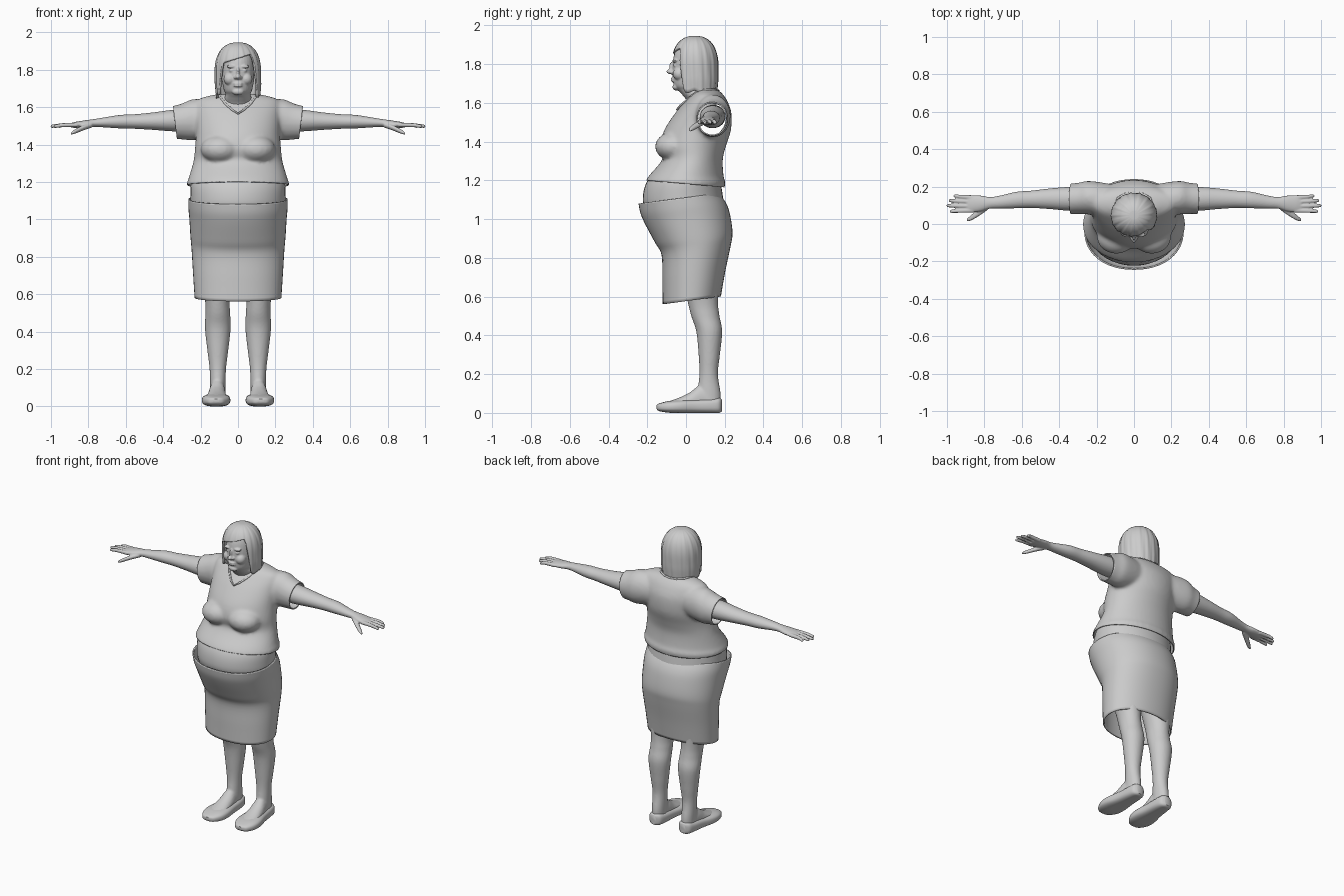
import bpy, bmesh
from math import sin, cos, pi
from mathutils import Vector, Matrix


def spline(st, steps):
    """Catmull-Rom interpolation through the station tuples."""
    out = []
    for i in range(len(st) - 1):
        p0, p1, p2, p3 = (st[max(i - 1, 0)], st[i], st[i + 1], st[min(i + 2, len(st) - 1)])
        for k in range(steps):
            t = k / steps
            out.append([0.5 * (2 * b + (c - a) * t + (2 * a - 5 * b + 4 * c - d) * t * t
                               + (3 * b - a - 3 * c + d) * t ** 3)
                        for a, b, c, d in zip(p0, p1, p2, p3)])
    return out + [list(st[-1])]


def loft(bm, stations, axis='z', n=32, steps=5, p=2, cap=True, shape=None):
    """Stations: (position on axis, centre u, centre v, radius u, radius v)."""
    rings = []
    for t, a, b, ra, rb in spline(stations, steps):
        ring = []
        for k in range(n):
            c, s = cos(2 * pi * k / n), sin(2 * pi * k / n)
            u = a + ra * (1 if c > 0 else -1) * abs(c) ** (2 / p)
            v = b + rb * (1 if s > 0 else -1) * abs(s) ** (2 / p)
            co = Vector({'z': (u, v, t), 'x': (t, u, v), 'y': (u, t, v)}[axis])
            ring.append(bm.verts.new(shape(co) if shape else co))
        rings.append(ring)
    for r, q in zip(rings, rings[1:]):
        for k in range(n):
            bm.faces.new((r[k], r[(k + 1) % n], q[(k + 1) % n], q[k]))
    if cap:
        bm.faces.new(rings[0])
        bm.faces.new(rings[-1])


def blob(bm, centre, radii):
    m = Matrix.Translation(centre) @ Matrix.Diagonal((*radii, 1))
    bmesh.ops.create_uvsphere(bm, u_segments=20, v_segments=12, radius=1, matrix=m)


def finish(bm, name, voxel=0, smooth=0, mirror=False, cuts=(), thick=0):
    bmesh.ops.recalc_face_normals(bm, faces=bm.faces)
    ob = bpy.data.objects.new(name, bpy.data.meshes.new(name))
    bm.to_mesh(ob.data)
    bm.free()
    bpy.context.collection.objects.link(ob)
    if voxel:
        m = ob.modifiers.new("fuse", 'REMESH')
        m.mode, m.voxel_size = 'VOXEL', voxel
        m = ob.modifiers.new("soften", 'SMOOTH')
        m.factor, m.iterations = 0.5, smooth
        dg = bpy.context.evaluated_depsgraph_get()
        ob.data = bpy.data.meshes.new_from_object(ob.evaluated_get(dg))
        ob.modifiers.clear()
    for co, no in cuts:
        b = bmesh.new()
        b.from_mesh(ob.data)
        bmesh.ops.bisect_plane(b, geom=b.verts[:] + b.edges[:] + b.faces[:],
                               plane_co=co, plane_no=no, clear_outer=True)
        b.to_mesh(ob.data)
        b.free()
    bpy.ops.object.select_all(action='DESELECT')
    ob.select_set(True)
    bpy.context.view_layer.objects.active = ob
    bpy.ops.object.shade_smooth_by_angle(angle=0.8)
    if thick:
        ob.modifiers.new("cloth", 'SOLIDIFY').thickness = thick
    if mirror:
        ob.modifiers.new("mirror", 'MIRROR')
    return ob


# shirt: torso, bust and sleeves fused, then opened at hem and cuffs
bm = bmesh.new()
loft(bm, [(1.13, 0, 0, .25, .185), (1.185, 0, -.002, .274, .206), (1.22, 0, 0, .264, .194),
          (1.31, 0, .034, .238, .156), (1.38, 0, .037, .23, .17), (1.46, 0, .06, .225, .172),
          (1.55, 0, .09, .228, .144), (1.61, 0, .105, .228, .108), (1.645, 0, .11, .205, .08),
          (1.668, 0, .11, .12, .055)], n=48)
for s in (-1, 1):
    blob(bm, (s * .095, -.065, 1.375), (.105, .095, .075))
    loft(bm, [(s * .1, .12, 1.54, .09, .1), (s * .235, .14, 1.533, .09, .11),
              (s * .3, .137, 1.523, .083, .096), (s * .38, .132, 1.515, .08, .083)], 'x')
finish(bm, "shirt", .011, 5, thick=.007,
       cuts=[((0, 0, 1.182), (0, -.09, -1)), ((.335, 0, 1.5), (1, 0, -.12)),
             ((-.335, 0, 1.5), (-1, 0, -.12))])

# neckline trim
cu = bpy.data.curves.new("neckline", 'CURVE')
cu.dimensions, cu.bevel_depth, cu.bevel_resolution = '3D', .006, 2
sp = cu.splines.new('POLY')
half = [(.03, -.03, 1.585), (.065, .005, 1.615), (.095, .05, 1.652), (.105, .09, 1.668),
        (.085, .14, 1.67), (.045, .162, 1.664)]
path = [(0, -.045, 1.566)] + half + [(0, .168, 1.662)] + [(-x, y, z) for x, y, z in half[::-1]]
sp.points.add(len(path) - 1)
for pt, co in zip(sp.points, path):
    pt.co = (*co, 1)
sp.use_cyclic_u = True
tmp = bpy.data.objects.new("neckline_path", cu)
bpy.context.collection.objects.link(tmp)
me = bpy.data.meshes.new_from_object(tmp.evaluated_get(bpy.context.evaluated_depsgraph_get()))
bpy.data.objects.remove(tmp)
bm = bmesh.new()
bm.from_mesh(me)
finish(bm, "neckline_trim")

# belly and hips under the clothes
bm = bmesh.new()
loft(bm, [(.8, 0, .07, .17, .1), (.86, 0, .06, .225, .15), (.95, 0, .04, .24, .175),
          (1.05, 0, -.005, .25, .205), (1.12, 0, -.016, .253, .206), (1.2, 0, -.01, .25, .188),
          (1.27, 0, .02, .22, .15), (1.3, 0, .03, .2, .13)], n=40)
finish(bm, "belly")

# skirt: open tube, higher at the back
bm = bmesh.new()
loft(bm, [(1.112, 0, -.037, .266, .208), (1.06, 0, -.015, .265, .22), (1.0, 0, .008, .26, .218),
          (.9, 0, .04, .254, .2), (.83, 0, .052, .248, .178), (.7, 0, .04, .24, .162),
          (.577, 0, .03, .232, .15)], n=48, p=2.15, cap=False,
     shape=lambda c: Vector((c.x, c.y, c.z + .13 * c.y)))
finish(bm, "skirt", thick=.008)

# arm, hand, four fingers and thumb
bm = bmesh.new()
loft(bm, [(.2, .14, 1.53, .065, .06), (.34, .135, 1.528, .064, .058), (.45, .135, 1.525, .055, .047),
          (.55, .132, 1.523, .046, .039), (.63, .128, 1.522, .044, .036), (.72, .117, 1.518, .034, .026),
          (.77, .113, 1.515, .031, .021), (.82, .11, 1.51, .042, .019), (.87, .107, 1.505, .046, .016),
          (.895, .106, 1.503, .043, .011)], 'x')
for y0, y1, x1 in ((.142, .15, .965), (.118, .125, .99), (.095, .098, 1.002), (.072, .068, .985)):
    loft(bm, [(.86, y0, 1.505, .012, .012), (.93, (y0 + y1) / 2, 1.504, .0105, .011),
              (x1 - .01, y1, 1.498, .009, .009), (x1, y1, 1.497, .005, .005)], 'x', n=14)
loft(bm, [(.78, .095, 1.505, .018, .014), (.825, .065, 1.49, .02, .014), (.87, .034, 1.47, .015, .012),
          (.895, .02, 1.458, .007, .006)], 'x', n=14)
finish(bm, "arm", .0045, 2, mirror=True)

# leg with foot
ground = lambda c: Vector((c.x, c.y, max(c.z, 0)))
bm = bmesh.new()
loft(bm, [(.95, .118, .06, .1, .12), (.75, .114, .07, .095, .1), (.58, .111, .086, .067, .079),
          (.5, .108, .1, .066, .073), (.42, .108, .12, .069, .067), (.3, .108, .12, .056, .055),
          (.2, .108, .117, .044, .048), (.1, .108, .119, .041, .06), (.04, .108, .12, .04, .058)])
loft(bm, [(-.11, .118, .036, .045, .018), (-.04, .115, .043, .056, .034), (.02, .113, .056, .049, .05),
          (.08, .11, .07, .042, .075), (.15, .108, .06, .035, .05)], 'y', shape=ground)
finish(bm, "leg", .0075, 3, mirror=True)

# flat slip-on shoe
bm = bmesh.new()
loft(bm, [(-.152, .12, .03, .018, .01), (-.138, .12, .029, .045, .02), (-.09, .118, .031, .071, .03),
          (-.03, .116, .033, .075, .034), (.05, .111, .035, .061, .036), (.13, .108, .037, .052, .038),
          (.17, .108, .039, .042, .039), (.186, .108, .038, .02, .03)], 'y', p=2.8, shape=ground)
finish(bm, "shoe", mirror=True)

# head, neck and facial features
bm = bmesh.new()
loft(bm, [(1.52, 0, .09, .09, .08), (1.6, 0, .082, .076, .074), (1.645, 0, .06, .074, .082),
          (1.668, 0, .035, .066, .08), (1.69, 0, .03, .075, .092), (1.74, 0, .035, .085, .104),
          (1.8, 0, .04, .088, .109), (1.86, 0, .045, .085, .103), (1.9, 0, .05, .07, .085),
          (1.925, 0, .05, .03, .04)])
blob(bm, (0, -.077, 1.762), (.015, .024, .014))
blob(bm, (0, -.07, 1.785), (.009, .017, .03))
blob(bm, (0, -.05, 1.682), (.032, .02, .018))
for z in (1.714, 1.726):
    blob(bm, (0, -.066, z), (.025, .012, .006))
for s in (-1, 1):
    blob(bm, (s * .014, -.07, 1.758), (.009, .015, .009))
    blob(bm, (s * .043, -.034, 1.75), (.034, .034, .034))
    blob(bm, (s * .034, -.054, 1.795), (.014, .013, .009))
    blob(bm, (s * .036, -.057, 1.817), (.026, .014, .008))
finish(bm, "head", .0045, 2)

# bob hair: dome whose lower edge rises over the face
bm = bmesh.new()
N, M, TOP = 96, 22, 1.945
rows = []
for j in range(M + 1):
    row = []
    for k in range(N):
        a = 2 * pi * k / N - pi
        w = min(max((abs(a) - .7) / .4, 0), 1)
        w = w * w * (3 - 2 * w)
        low = (1.862 + .035 * sin(a)) * (1 - w) + (1.655 + .012 * cos(a) + .008 * sin(9 * a)) * w
        t = max(j / M, .03)
        z = TOP - (TOP - low) * (1 - cos(t * pi / 2)) if low < 1.8 else TOP - (TOP - low) * t ** 1.8
        q = max(0, (z - 1.78) / .166)
        f = (1 - q ** 2.4) ** (1 / 2.4) - .06 * max(0, (1.72 - z) / .08)
        f *= 1 + .013 * sin(17 * a + 12 * z) + .008 * sin(31 * a)
        row.append(bm.verts.new((.123 * f * sin(a), .046 - .121 * f * cos(a), z)))
    rows.append(row)
for r, q in zip(rows, rows[1:]):
    for k in range(N):
        bm.faces.new((r[k], r[(k + 1) % N], q[(k + 1) % N], q[k]))
bm.faces.new(rows[0])
finish(bm, "hair", thick=.012)
